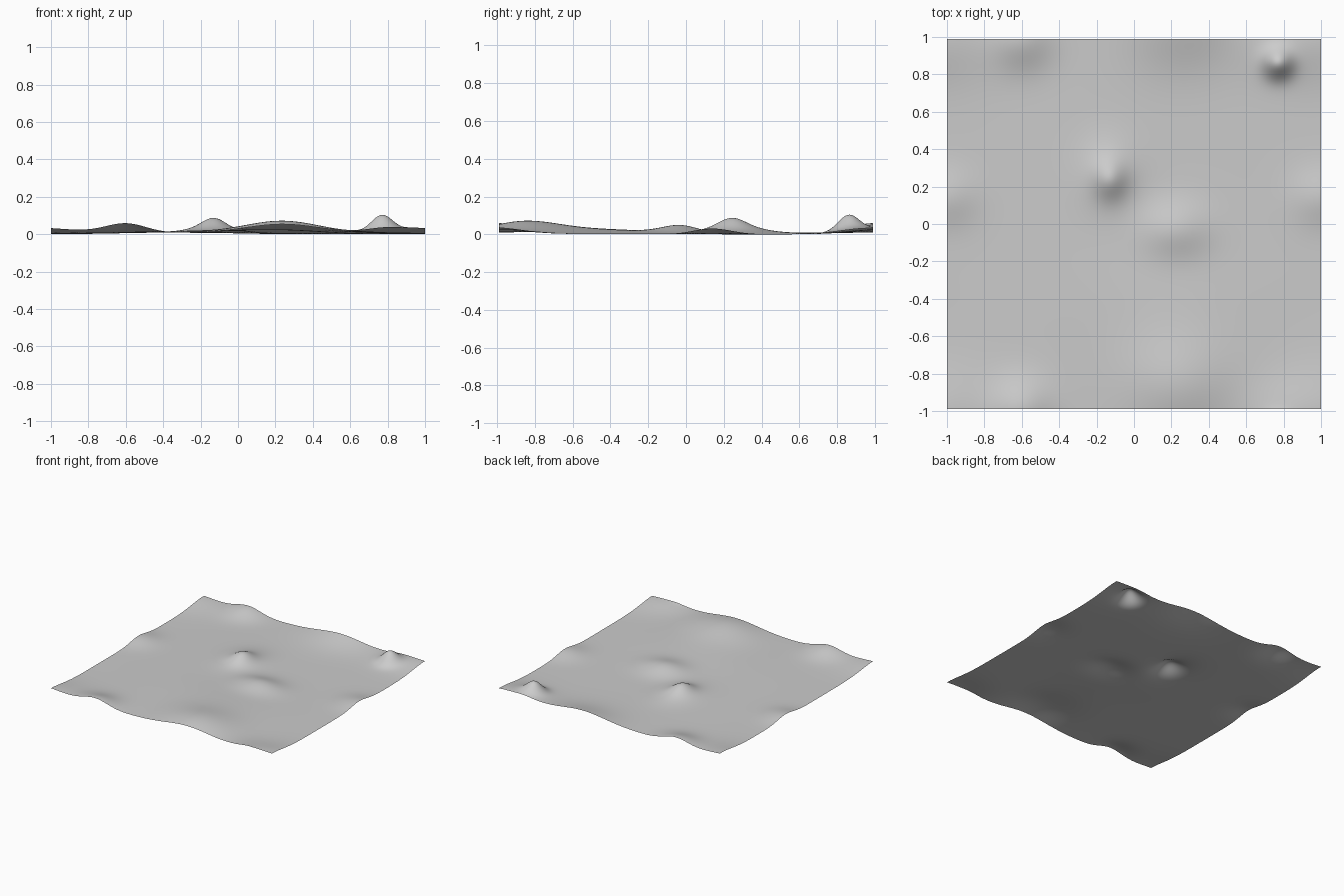
import bpy
import bmesh
from math import exp

cube = bpy.data.objects.get("Cube")
if cube:
    bpy.data.objects.remove(cube, do_unlink=True)

HALF_X, HALF_Y = 1.0, 0.99
CELLS = 160

# Hills: centre x, centre y, height, spread along x, spread along y
HILLS = [
    (-0.13, 0.24, 0.045, 0.06, 0.07),   # central peak
    (-0.13, 0.27, 0.035, 0.11, 0.13),   # foot of the central peak
    (0.77, 0.86, 0.08, 0.055, 0.055),   # corner peak
    (0.80, 0.95, 0.018, 0.15, 0.12),    # foot of the corner peak
    (0.22, -0.03, 0.043, 0.13, 0.10),   # low central mound
    (0.24, -0.87, 0.06, 0.20, 0.18),    # front mound
    (0.20, -0.62, 0.02, 0.30, 0.22),    # slope behind the front mound
    (0.15, -0.32, 0.014, 0.30, 0.20),   # gentle rise
    (-0.60, 0.99, 0.052, 0.11, 0.11),   # mound across front and back edges
    (1.00, 0.14, 0.03, 0.11, 0.10),     # mound across side edges
    (1.00, 0.99, 0.025, 0.20, 0.16),    # raised corners
    (-0.35, 0.00, 0.012, 0.25, 0.80),   # broad ridge
]


def wrapped(d, half):
    """Shortest signed distance on a repeating tile."""
    return (d + half) % (2 * half) - half


def height(x, y):
    total = 0.0
    for cx, cy, h, sx, sy in HILLS:
        u = wrapped(x - cx, HALF_X) / sx
        v = wrapped(y - cy, HALF_Y) / sy
        total += h * exp(-(u * u + v * v) / 2)
    return total


# Ground sheet, displaced by the hills
bm = bmesh.new()
bmesh.ops.create_grid(bm, x_segments=CELLS, y_segments=CELLS, size=1)
for v in bm.verts:
    v.co.x *= HALF_X
    v.co.y *= HALF_Y
    v.co.z = height(v.co.x, v.co.y)
lowest = min(v.co.z for v in bm.verts)
for v in bm.verts:
    v.co.z += 0.004 - lowest
# Touch the floor at the lowest spot
low = min(v.co.z for v in bm.verts)
bmesh.ops.translate(bm, vec=(0, 0, -low), verts=bm.verts)
for f in bm.faces:
    f.smooth = True

mesh = bpy.data.meshes.new("terrain")
bm.to_mesh(mesh)
bm.free()
terrain = bpy.data.objects.new("terrain", mesh)
bpy.context.collection.objects.link(terrain)

# Plain grey ground
grey = bpy.data.materials.new("light grey")
grey.use_nodes = True
colour = (0.6, 0.6, 0.6, 1.0)
grey.diffuse_color = colour
grey.node_tree.nodes["Principled BSDF"].inputs["Base Color"].default_value = colour
mesh.materials.append(grey)
